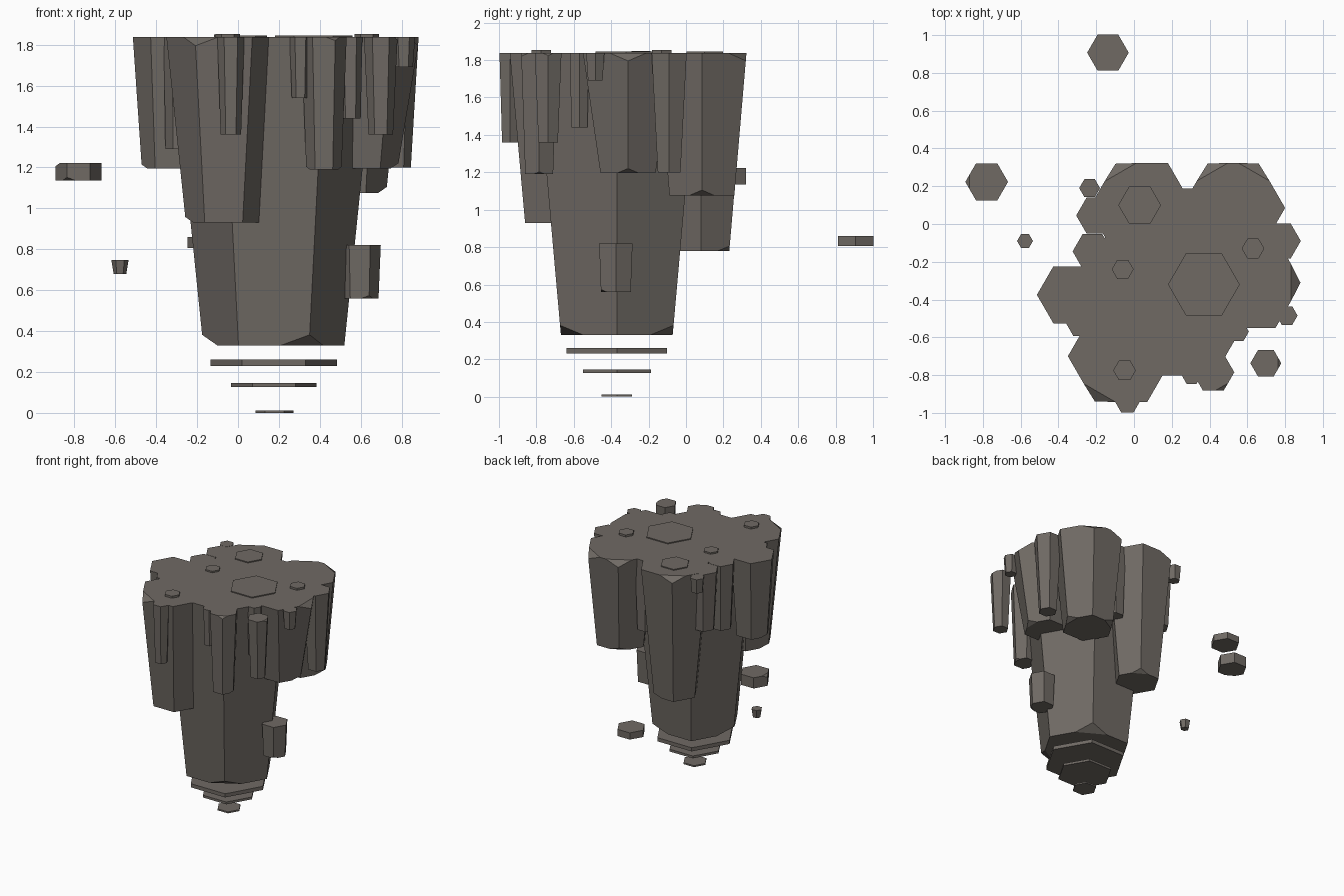
import bpy, bmesh, math
from mathutils import Vector

if "Cube" in bpy.data.objects:
    bpy.data.objects.remove(bpy.data.objects["Cube"])

# single dark basalt colour
stone = bpy.data.materials.new("basalt_grey")
stone.diffuse_color = (0.16, 0.143, 0.127, 1)
stone.use_nodes = True
stone.node_tree.nodes["Principled BSDF"].inputs["Base Color"].default_value = stone.diffuse_color


def column(name, x, y, z0, z1, r0, r1, top=(), bottom=()):
    """Tapered hexagonal prism; corners listed in top / bottom are chipped off."""
    bm = bmesh.new()
    depth = 0.4 * (z1 - z0)

    def ring(z, r, chips, sign):
        pts = [Vector((x + r * math.cos(i * math.pi / 3),
                       y + r * math.sin(i * math.pi / 3), z)) for i in range(6)]
        other = r1 if sign > 0 else r0
        slope = (other - r) / (z1 - z0)
        corners = []
        for i, p in enumerate(pts):
            if i not in chips:
                corners.append([bm.verts.new(p)])
                continue
            d = min(0.15 * r, depth)
            k = (r + slope * d) / r          # stay on the tapered edge
            v = Vector((x + (p.x - x) * k, y + (p.y - y) * k, z + sign * d))
            corners.append([bm.verts.new(p.lerp(pts[i - 1], 0.4)), bm.verts.new(v),
                            bm.verts.new(p.lerp(pts[(i + 1) % 6], 0.4))])
        for c in corners:
            if len(c) == 3:
                bm.faces.new(c)
        bm.faces.new([v for c in corners for v in (c if len(c) == 1 else (c[0], c[2]))])
        return corners

    lo = ring(z0, r0, bottom, 1)
    hi = ring(z1, r1, top, -1)

    def side(c, i):
        a, b = c[i], c[(i + 1) % 6]
        return (a[1:] if len(a) == 3 else a) + (b[:2] if len(b) == 3 else b)

    for i in range(6):
        bm.faces.new(side(lo, i) + side(hi, i)[::-1])
    bmesh.ops.recalc_face_normals(bm, faces=bm.faces)
    me = bpy.data.meshes.new(name)
    bm.to_mesh(me)
    bm.free()
    me.materials.append(stone)
    bpy.context.collection.objects.link(bpy.data.objects.new(name, me))


T = 1.837  # level of the plateau

# central column and the stepped discs under it
column("main_column", 0.175, -0.37, 0.33, T, 0.345, 0.50, bottom=(1, 3, 5))
column("lower_disc_large", 0.175, -0.37, 0.23, 0.26, 0.31, 0.31)
column("lower_disc_medium", 0.175, -0.37, 0.127, 0.146, 0.21, 0.21)
column("lower_disc_small", 0.178, -0.37, 0.0, 0.012, 0.093, 0.093)

# large outer columns
column("front_left_column", -0.07, -0.70, 0.93, T, 0.185, 0.28, (4,), (3,))
column("right_column", 0.61, -0.31, 1.195, T, 0.17, 0.278, (0,), (0,))
column("back_right_column", 0.525, 0.085, 1.075, T, 0.20, 0.275, (1, 2), (0, 2))
column("back_left_column", 0.04, 0.08, 0.78, T, 0.175, 0.28, (2,), (1,))

# medium outer columns
column("left_column", -0.34, -0.375, 1.195, T, 0.13, 0.174, (), (3,))
column("front_right_column", 0.42, -0.785, 1.19, T, 0.086, 0.111, (5,), (3, 0))
column("right_rear_column", 0.775, -0.09, 1.2, T, 0.07, 0.108)
column("left_rear_column", -0.195, 0.045, 1.36, T, 0.085, 0.111)
column("left_middle_column", -0.22, -0.145, 1.3, T, 0.08, 0.105)
column("back_gap_column", 0.285, 0.11, 1.25, T, 0.07, 0.09)

# slim columns: x, y, lower end, lower radius, upper radius
slim = [(-0.28, -0.52, 1.29, 0.075, 0.083), (-0.035, -0.94, 1.36, 0.05, 0.066),
        (0.305, -0.80, 1.54, 0.042, 0.053), (0.55, -0.57, 1.44, 0.05, 0.058),
        (0.81, -0.485, 1.69, 0.045, 0.056), (-0.235, 0.19, 1.72, 0.045, 0.055)]
for n, (x, y, z, r0, r1) in enumerate(slim, 1):
    column(f"slim_column_{n}", x, y, z, T, r0, r1)
column("detached_column", 0.698, -0.737, 1.36, T, 0.06, 0.082, (0,))

# low hexagonal caps on the plateau: x, y, radius, height
caps = [(0.37, -0.32, 0.19, 0.008), (0.03, 0.10, 0.113, 0.008),
        (0.63, -0.13, 0.06, 0.016), (-0.05, -0.775, 0.06, 0.016),
        (-0.06, -0.24, 0.058, 0.012)]
for n, (x, y, r, h) in enumerate(caps, 1):
    column(f"plateau_cap_{n}", x, y, T - 0.02, T + h, r, r)

# block on the right flank and loose floating pieces
column("side_block", 0.595, -0.375, 0.56, 0.82, 0.092, 0.103, (), (5,))
column("floating_piece_left", -0.78, 0.223, 1.135, 1.222, 0.113, 0.113, (3,), (4,))
column("floating_piece_back", -0.138, 0.907, 0.805, 0.86, 0.11, 0.11)
column("floating_piece_small", -0.577, -0.09, 0.68, 0.747, 0.031, 0.042)
